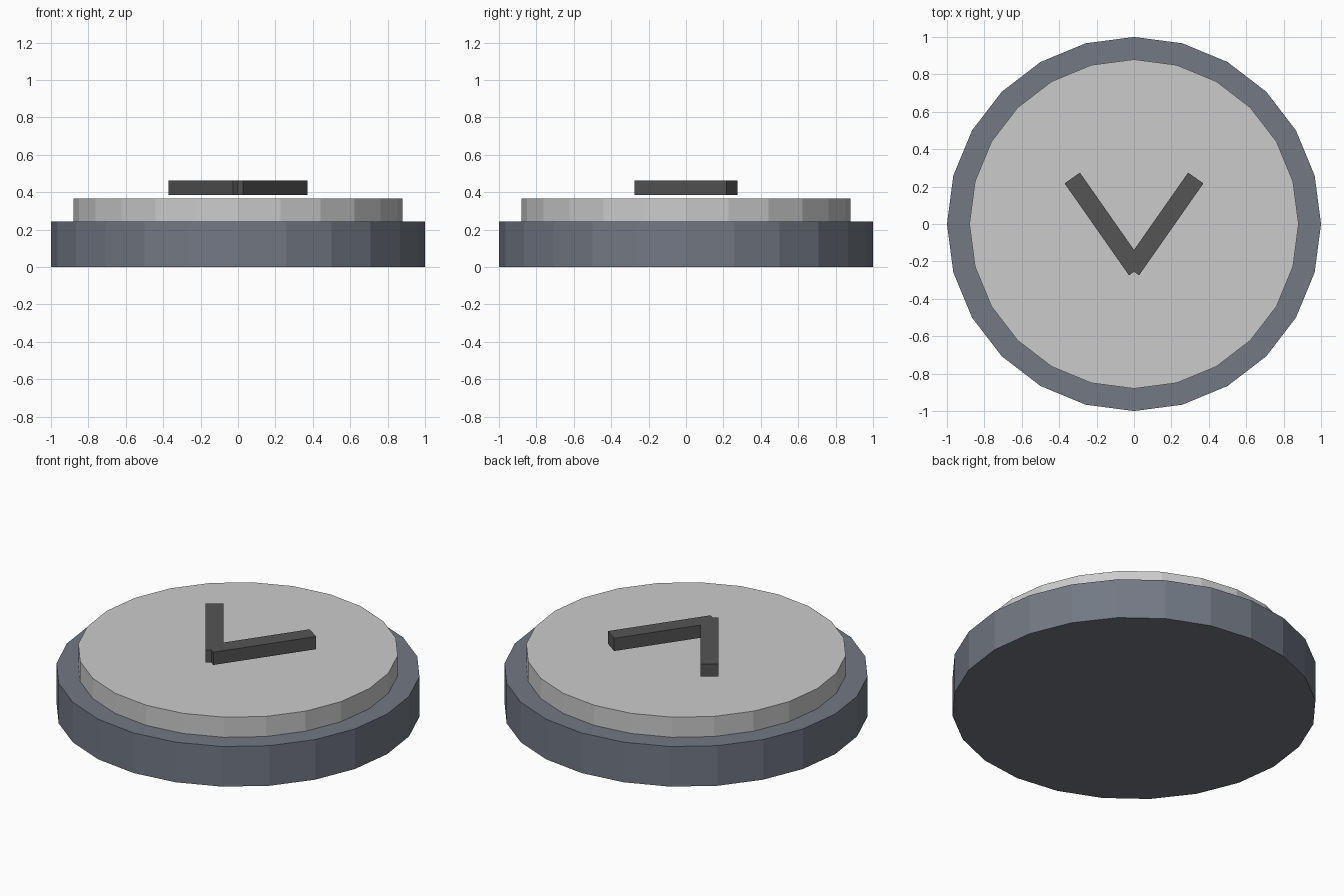
import bpy
from math import radians

if "Cube" in bpy.data.objects:
    bpy.data.objects.remove(bpy.data.objects["Cube"])


def material(name, rgb):
    mat = bpy.data.materials.new(name)
    mat.diffuse_color = (*rgb, 1)
    mat.use_nodes = True
    mat.node_tree.nodes["Principled BSDF"].inputs["Base Color"].default_value = mat.diffuse_color
    return mat


def disc(name, radius, z0, z1):
    bpy.ops.mesh.primitive_cylinder_add(vertices=24, radius=radius, depth=z1 - z0,
                                        location=(0, 0, (z0 + z1) / 2))
    obj = bpy.context.object
    obj.name = name
    return obj


def bar(name, side):
    bpy.ops.mesh.primitive_cube_add(size=1, location=(side * 0.158, 0, 0.423),
                                    rotation=(0, 0, side * radians(55)))
    obj = bpy.context.object
    obj.name = name
    obj.scale = (0.6, 0.1, 0.077)
    return obj


# Round base and raised plate
base = disc("base", 1.0, 0, 0.243)
base.data.materials.append(material("slate", (0.17, 0.19, 0.23)))
disc("top_plate", 0.88, 0.243, 0.365)

# Chevron made of two bars hovering just above the plate
dark = material("dark_grey", (0.09, 0.09, 0.09))
for name, side in (("chevron_right", 1), ("chevron_left", -1)):
    bar(name, side).data.materials.append(dark)
